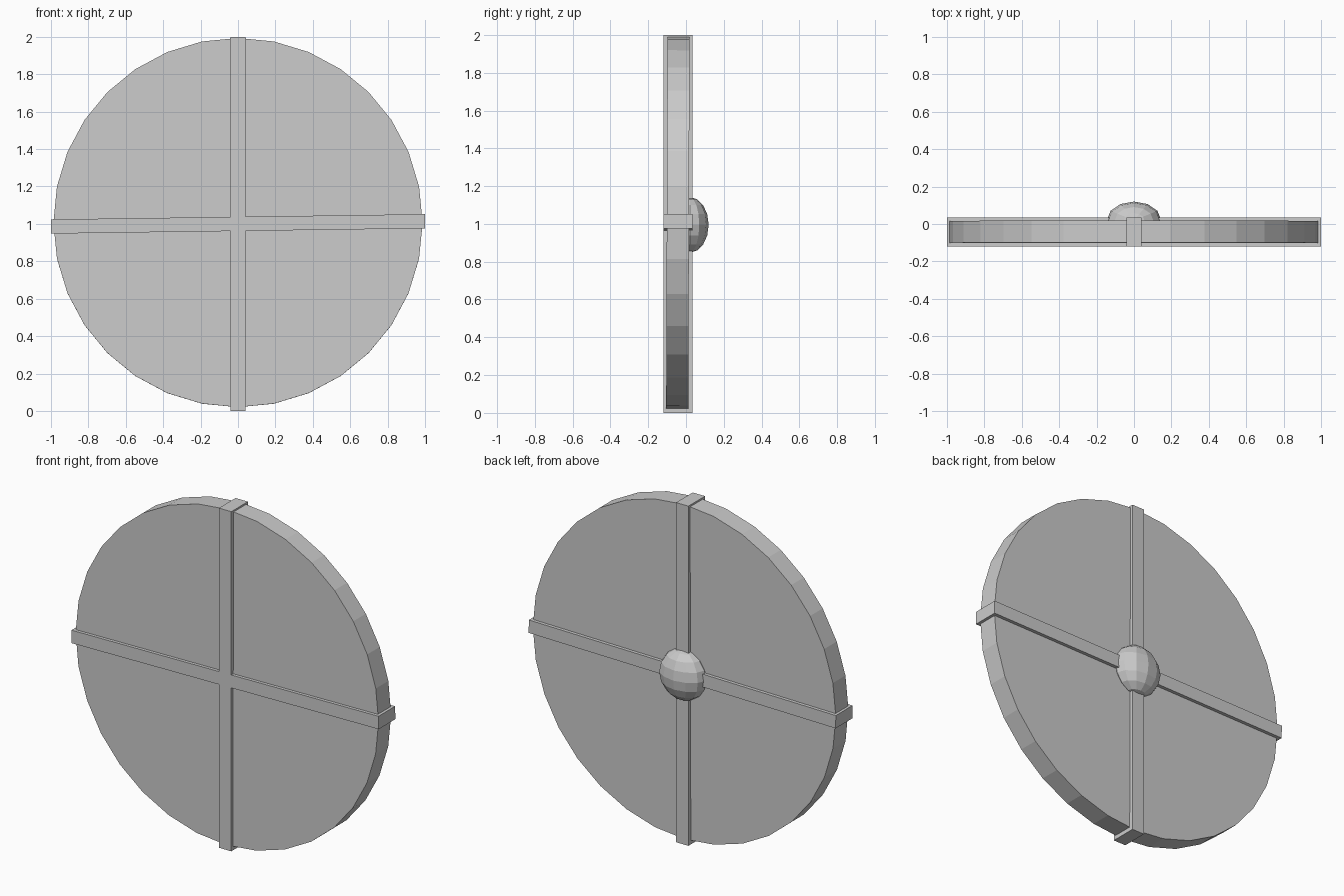
import bpy
from math import radians

if "Cube" in bpy.data.objects:
    bpy.data.objects.remove(bpy.data.objects["Cube"])


def finish(name, scale, rot=(0, 0, 0)):
    ob = bpy.context.object
    ob.name = name
    ob.scale = scale
    ob.rotation_euler = [radians(a) for a in rot]
    return ob


def bar(name, size, tilt=0):
    bpy.ops.mesh.primitive_cube_add(size=1, location=(0, -0.0425, 1.0))
    return finish(name, size, (0, tilt, 0))


# Round shield board, 32 sides, leaning very slightly back
bpy.ops.mesh.primitive_cylinder_add(vertices=32, radius=0.987, depth=0.117,
                                    location=(0, -0.043, 1.007))
finish("board", (1, 1, 1), (89.8, 0, 0))

# Crossing straps that wrap both faces; the horizontal one is a little askew
bar("vertical_strap", (0.08, 0.155, 2.0))
bar("horizontal_strap", (2.0, 0.155, 0.076), -0.8)

# Flattened low-poly boss in the middle of the back face
bpy.ops.mesh.primitive_uv_sphere_add(segments=12, ring_count=8, radius=1,
                                     location=(0, 0.02, 0.995))
finish("boss", (0.145, 0.1, 0.147))
